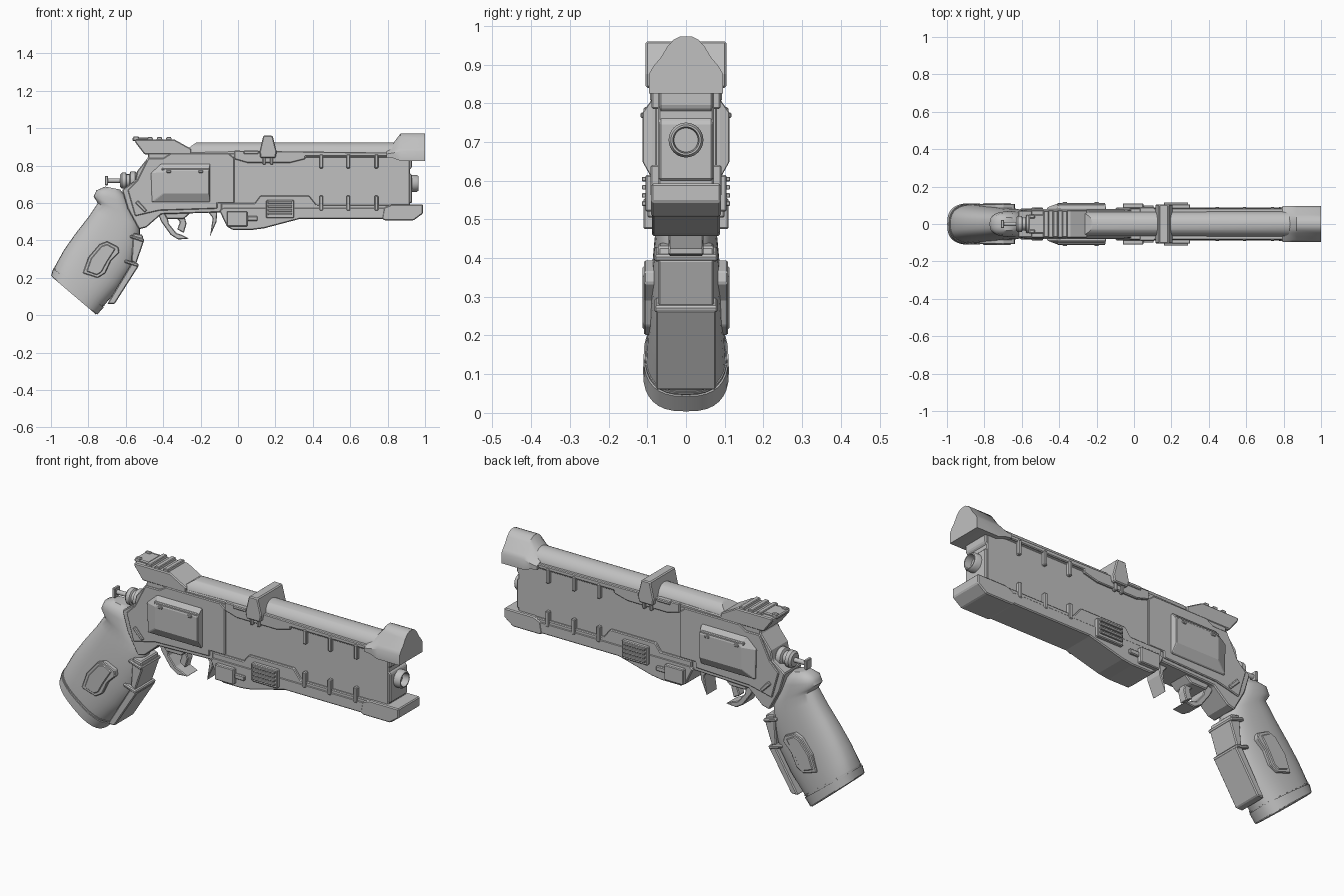
import bpy, bmesh, math
from mathutils import Vector

if "Cube" in bpy.data.objects:
    bpy.data.objects.remove(bpy.data.objects["Cube"])

grey = bpy.data.materials.new("plain_grey")
grey.use_nodes = True
grey.diffuse_color = (0.53, 0.53, 0.53, 1)
grey.node_tree.nodes["Principled BSDF"].inputs["Base Color"].default_value = grey.diffuse_color


def finish(name, bm, smooth=None, bevel=0):
    bmesh.ops.recalc_face_normals(bm, faces=bm.faces)
    mesh = bpy.data.meshes.new(name)
    bm.to_mesh(mesh)
    bm.free()
    mesh.materials.append(grey)
    obj = bpy.data.objects.new(name, mesh)
    bpy.context.collection.objects.link(obj)
    if smooth:
        mesh.shade_smooth()
        mesh.set_sharp_from_angle(angle=math.radians(smooth))
    if bevel:
        mod = obj.modifiers.new("edge_bevel", "BEVEL")
        mod.width, mod.segments, mod.limit_method = bevel, 1, "ANGLE"
    return obj


def skin(bm, rings):
    """Join equal rings of points into a closed tube."""
    rows = [[bm.verts.new(p) for p in ring] for ring in rings]
    n = len(rows[0])
    for a, b in zip(rows, rows[1:]):
        for i in range(n):
            bm.faces.new((a[i], a[(i + 1) % n], b[(i + 1) % n], b[i]))
    bm.faces.new(rows[0])
    bm.faces.new(rows[-1])


def slab(name, pts, y0, y1, bevel=0.005):
    """Side profile in x, z stretched from y0 to y1."""
    bm = bmesh.new()
    skin(bm, [[(x, y, z) for x, z in pts] for y in (y0, y1)])
    return finish(name, bm, bevel=bevel)


def wide(name, pts, half, bevel=0.005):
    return slab(name, pts, -half, half, bevel)


def pair(name, pts, inner, outer, bevel=0.004):
    slab("left_" + name, pts, inner, outer, bevel)
    slab("right_" + name, pts, -outer, -inner, bevel)


def rect(x0, x1, z0, z1):
    return [(x0, z0), (x1, z0), (x1, z1), (x0, z1)]


def lathe(name, profile, z):
    """Turned part along x from (x, radius) pairs."""
    bm = bmesh.new()
    turn = [math.tau * i / 32 for i in range(32)]
    skin(bm, [[(x, r * math.cos(t), z + r * math.sin(t)) for t in turn] for x, r in profile])
    return finish(name, bm, smooth=35)


# Central frame and receiver
wide("receiver", [(-.48, .87), (-.48, .845), (-.54, .77), (-.55, .72), (-.62, .67), (-.59, .57),
     (-.53, .46), (-.49, .47), (-.41, .54), (-.1, .55), (.0, .58), (.92, .58), (.92, .85), (-.02, .88)], .072)
pair("frame_plate", [(-.48, .84), (-.54, .72), (-.59, .67), (-.55, .53), (-.42, .56), (-.11, .57),
     (-.11, .60), (-.02, .60), (-.02, .84), (-.05, .865), (-.36, .865), (-.4, .84)], .065, .080)

# Upper and lower rails
pair("upper_rail", [(-.02, .88), (-.02, .835), (.05, .815), (.28, .815), (.36, .835), (.36, .85),
     (.82, .85), (.82, .87)], .06, .083)
pair("lower_rail", [(-.09, .60), (-.09, .55), (.1, .53), (.9, .53), (.9, .59), (.42, .59),
     (.38, .64), (.12, .64), (.09, .60)], .06, .085)
wide("under_rail", [(-.1, .56), (-.06, .475), (-.03, .457), (.08, .457), (.14, .465), (.33, .515), (.8, .515),
     (.8, .575), (-.08, .575)], .088)
wide("lower_muzzle_block", [(.77, .52), (.78, .508), (.94, .508), (.99, .545), (.99, .592), (.82, .592),
     (.78, .575)], .09)

# Muzzle face and bore
wide("muzzle_face", [(.89, .6), (.93, .6), (.93, .75), (.91, .77), (.93, .79), (.93, .83), (.89, .83)], .07)
lathe("bore", [(.9, .045), (.955, .045), (.965, .039), (.965, .034), (.92, .030)], .705)

# Long top tube with an angled rear end
bm = bmesh.new()
arc = [math.pi * i / 24 for i in range(25)]
skin(bm, [[(x0 + k * math.sin(t), .068 * math.cos(t), .857 + .068 * math.sin(t)) for t in arc]
          for x0, k in ((-.32, .1), (.9, 0))])
finish("top_tube", bm, smooth=40)
wide("tube_bed", rect(-.36, .84, .84, .868), .074)


# Flared hood above the muzzle
def hood_ring(x, top, low):
    side = [(.095, 0), (.095, .35), (.085, .47), (.066, .62), (.048, .82), (.032, .94), (.014, 1)]
    half = [(y, low + (top - low) * h) for y, h in side]
    return [(x, y, z) for y, z in half] + [(x, -y, z) for y, z in reversed(half)]


bm = bmesh.new()
skin(bm, [hood_ring(.795, .895, .845), hood_ring(.83, .92, .84), hood_ring(.87, .973, .825),
          hood_ring(1.0, .973, .825)])
finish("muzzle_hood", bm, smooth=35)

# Clamp around the tube
wide("tube_clamp", [(.115, .875), (.135, .96), (.185, .96), (.207, .875), (.2, .84), (.12, .84)], .105)
pair("clamp_foot", rect(.03, .11, .862, .88), .06, .09)
for x in (.14, .18):
    pair("clamp_pin", rect(x - .008, x + .008, .805, .85), .07, .093)

# Rear sight
wide("sight_base", [(-.5, .86), (-.55, .925), (-.55, .94), (-.34, .94), (-.25, .89), (-.25, .86)], .075)
wide("sight_tail", rect(-.565, -.48, .932, .95), .05)
for x in (-.47, -.42, -.37):
    wide("sight_rib", [(x - .018, .93), (x - .012, .953), (x + .012, .953), (x + .018, .93)], .07, .003)
pair("sight_post", rect(-.56, -.53, .94, .957), .03, .05)

# Cylinder covers with sloped borders, window frame and screws
for side, s in (("left", 1), ("right", -1)):
    bm = bmesh.new()
    low = [(-.46, .605), (-.15, .605), (-.15, .81), (-.41, .81), (-.465, .76)]
    high = [(-.40, .65), (-.155, .65), (-.155, .775), (-.385, .775), (-.40, .765)]
    skin(bm, [[(x, s * y, z) for x, z in pts] for pts, y in ((low, .065), (low, .088), (high, .113))])
    finish(side + "_cylinder_cover", bm, bevel=.003)
pair("cover_lip", rect(-.41, -.155, .775, .79), .08, .11)
for x in (-.37, -.2):
    pair("cover_screw", rect(x - .012, x + .012, .762, .776), .1, .118, .003)

# Rail clips and side boxes
for x in (.445, .59, .74):
    pair("upper_clip", [(x - .01, .785), (x + .01, .785), (x + .01, .86), (x - .01, .86)], .065, .089)
    pair("lower_clip", [(x - .01, .56), (x + .01, .56), (x + .01, .64), (x - .01, .64)], .065, .092)
pair("vent_box", rect(.15, .30, .52, .615), .07, .105)
for i in range(4):
    z = .535 + i * .021
    pair("vent_slat", rect(.16, .29, z, z + .012), .1, .114, .002)
pair("latch_box", rect(-.06, .05, .475, .555), .07, .11)
pair("latch_tab", rect(.05, .105, .505, .53), .07, .1)
pair("frame_bolt", [(-.55, .60), (-.50, .55), (-.485, .56), (-.535, .615)], .07, .088)

# Trigger, guard hook and front finger stop
wide("guard_hook", [(-.43, .545), (-.41, .50), (-.36, .43), (-.32, .405), (-.26, .41), (-.30, .43),
     (-.33, .44), (-.37, .49), (-.38, .545)], .045, .004)
wide("trigger", [(-.35, .54), (-.31, .50), (-.325, .46), (-.29, .44), (-.275, .49), (-.29, .54)], .022, .004)
wide("trigger_bridge", [(-.40, .55), (-.38, .515), (-.29, .515), (-.25, .55)], .055)
wide("finger_stop", [(-.165, .56), (-.135, .52), (-.15, .42), (-.115, .5), (-.11, .56)], .045, .004)

# Hammer with turned collar and knob
lathe("hammer_collar", [(-.63, .033), (-.62, .043), (-.60, .043), (-.595, .034), (-.58, .034),
      (-.575, .048), (-.55, .048), (-.53, .03)], .72)
lathe("hammer_rod", [(-.7, .012), (-.6, .012)], .72)
wide("hammer_spur", rect(-.712, -.695, .695, .745), .022, .003)

# Grip sections: back point, front point, half width
SECTIONS = [((-.995, .205), (-.76, .005), .105), ((-.98, .26), (-.71, .06), .103),
            ((-.93, .35), (-.63, .15), .097), ((-.87, .435), (-.565, .25), .09),
            ((-.80, .525), (-.525, .385), .08), ((-.75, .60), (-.525, .47), .07),
            ((-.772, .635), (-.565, .56), .067), ((-.757, .668), (-.60, .635), .06),
            ((-.71, .688), (-.63, .672), .035)]


def grip_ring(level, grow=0.0):
    i = min(int(level), len(SECTIONS) - 2)
    f = level - i
    a, b = SECTIONS[i], SECTIONS[i + 1]
    back, front = (Vector(a[k]).lerp(Vector(b[k]), f) for k in (0, 1))
    half = a[2] + (b[2] - a[2]) * f + grow
    mid, arm = (back + front) / 2, (front - back) / 2
    arm *= 1 + grow / arm.length
    ring = []
    for k in range(32):
        t = math.tau * k / 32
        c, s = math.cos(t), math.sin(t)
        p = mid + arm * math.copysign(abs(c) ** .8, c)
        ring.append((p.x, half * math.copysign(abs(s) ** .75, s), p.y))
    return ring


def grip_part(name, levels, grow=0.0):
    bm = bmesh.new()
    skin(bm, [grip_ring(v, grow) for v in levels])
    return finish(name, bm, smooth=45)


grip_part("grip", [i / 2 for i in range(17)])
grip_part("grip_base_cap", [.05, .75], .006)
grip_part("grip_base_seam", [.8, .9], .003)

# Raised front strap and its bands
pair("grip_side_panel", [(-.83, .225), (-.80, .31), (-.74, .38), (-.70, .395), (-.64, .365), (-.635, .335),
     (-.68, .29), (-.71, .225), (-.75, .20)], .07, .108)
pair("grip_panel_inset", [(-.81, .235), (-.785, .305), (-.73, .37), (-.70, .38), (-.655, .355),
     (-.70, .285), (-.73, .23), (-.755, .215)], .1, .112)
wide("front_strap", [(-.70, .06), (-.66, .06), (-.53, .265), (-.57, .275)], .078)
wide("strap_upper", [(-.57, .29), (-.545, .275), (-.505, .39), (-.51, .43), (-.56, .44)], .072)
for x, z in ((-.545, .268), (-.515, .40)):
    wide("strap_band", [(x - .06, z + .03), (x - .065, z + .015), (x + .01, z - .01), (x + .015, z + .008)], .082)
